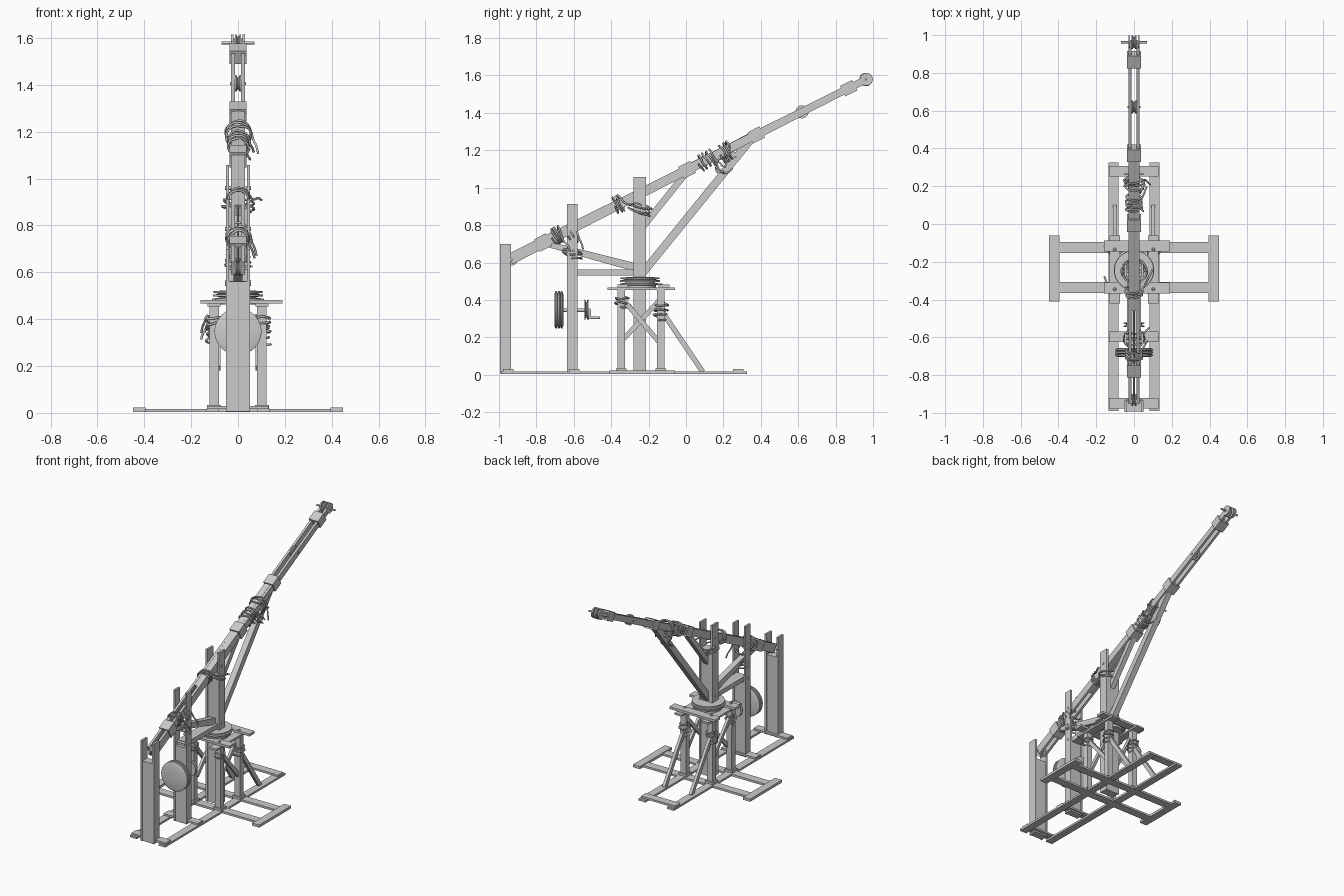
import bpy, math, random
from mathutils import Vector, Matrix

if "Cube" in bpy.data.objects:
    bpy.data.objects.remove(bpy.data.objects["Cube"])

random.seed(4)


def mesh_obj(name, verts, faces):
    me = bpy.data.meshes.new(name)
    me.from_pydata(verts, [], faces)
    ob = bpy.data.objects.new(name, me)
    bpy.context.collection.objects.link(ob)
    return ob


QUADS = [(0, 1, 2, 3), (7, 6, 5, 4), (0, 4, 5, 1), (1, 5, 6, 2), (2, 6, 7, 3), (3, 7, 4, 0)]


def box(name, x0, x1, y0, y1, z0, z1):
    v = [(x, y, z) for z in (z1, z0) for x, y in ((x0, y0), (x1, y0), (x1, y1), (x0, y1))]
    return mesh_obj(name, v, QUADS)


def bar(name, p, q, wx, t0, t1=None, x=0):
    """Tapered timber in the y-z plane from p to q, at offset x."""
    t1 = t0 if t1 is None else t1
    a, b = Vector((x, *p)), Vector((x, *q))
    d = (b - a).normalized()
    n = Vector((0, -d.z, d.y))
    s = Vector((wx / 2, 0, 0))
    v = []
    for c, t in ((b, t1), (a, t0)):
        m = n * (t / 2)
        v += [c - s - m, c + s - m, c + s + m, c - s + m]
    return mesh_obj(name, v, QUADS)


def lathe(name, profile, loc, axis, seg=32):
    """Revolve (radius, height) points about an axis."""
    rot = Vector((0, 0, 1)).rotation_difference(Vector(axis)).to_matrix()
    v, f, n = [], [], len(profile)
    for i in range(seg):
        a = 2 * math.pi * i / seg
        v += [rot @ Vector((r * math.cos(a), r * math.sin(a), h)) + Vector(loc) for r, h in profile]
        j = (i + 1) % seg
        f += [(i * n + k, j * n + k, j * n + k + 1, i * n + k + 1) for k in range(n - 1)]
    f += [tuple(i * n for i in reversed(range(seg))), tuple(i * n + n - 1 for i in range(seg))]
    ob = mesh_obj(name, v, f)
    bpy.context.view_layer.objects.active = ob
    ob.select_set(True)
    bpy.ops.object.shade_smooth_by_angle(angle=0.6)
    ob.select_set(False)
    return ob


def rod(name, p, q, r, seg=16):
    d = Vector(q) - Vector(p)
    return lathe(name, [(r, 0), (r, d.length)], p, d.normalized(), seg)


def rope(name, pts, r=0.005):
    cu = bpy.data.curves.new(name, 'CURVE')
    cu.dimensions = '3D'
    cu.bevel_depth, cu.bevel_resolution, cu.resolution_u = r, 2, 3
    cu.use_fill_caps = True
    sp = cu.splines.new('NURBS')
    sp.points.add(len(pts) - 1)
    for s, p in zip(sp.points, pts):
        s.co = (*p, 1)
    sp.use_endpoint_u = True
    ob = bpy.data.objects.new(name, cu)
    bpy.context.collection.objects.link(ob)


def coil(name, c, axis, r, length, turns, wob=0.006, tail=None):
    rot = Vector((0, 0, 1)).rotation_difference(Vector(axis)).to_matrix()
    pts, n = [], int(turns * 10)
    for i in range(n + 1):
        a, k = 2 * math.pi * i / 10, r + random.uniform(-wob, wob)
        h = length * (i / n - .5) + random.uniform(-wob, wob)
        pts.append(Vector(c) + rot @ Vector((k * math.cos(a), k * math.sin(a), h)))
    if tail:
        pts += [pts[-1] + Vector(tail) * t + Vector((0, 0, -.02 * math.sin(6 * t))) for t in (.4, .7, 1)]
    rope(name, pts)


# ground frame
for s in (-1, 1):
    box("long_sill", s * .109 - .026, s * .109 + .026, -.99, .325, .004, .018)
    box("foot_plate", s * .422 - .027, s * .422 + .027, -.41, -.06, .004, .022)
for y in (-.125, -.336):
    box("cross_sill", -.4, .4, y - .029, y + .029, .003, .017)
for y in (-.95, -.598, .28):
    box("sill_tie", -.132, .13, y - .028, y + .028, .017, .03)

# paired plank uprights with filler boards
for name, y0, y1, top, fill in (("front_upright", -.995, -.935, .70, .56),
                                ("middle_upright", -.635, -.58, .912, .53),
                                ("mast", -.28, -.215, 1.058, .88)):
    for s in (-1, 1):
        box(name + "_plank", s * .0445 - .007, s * .0445 + .007, y0, y1, .006, top)
    box(name + "_filler", -.0375, .0375, y0 + .003, y1 - .003, .006, fill)

# tower legs, table and braces
for s in (-1, 1):
    x = s * .102
    for y in (-.345, -.135):
        box("tower_leg", x - .02, x + .02, y - .02, y + .02, .018, .456)
        box("leg_shoe", x - .03, x + .03, y - .028, y + .028, .016, .034)
        lathe("table_bolt", [(.009, 0), (.009, .004), (.005, .007)], (x, y, .482), (0, 0, 1), 12)
    box("table_side", x - .028, x + .028, -.42, -.06, .453, .466)
    bar("rear_brace", (.09, .015), (-.15, .37), .02, .028, x=x)
    bar("cross_brace", (-.335, .40), (-.14, .17), .018, .026, x=x)
    bar("cross_brace", (-.335, .19), (-.14, .40), .018, .026, x=x - s * .019)
for y in (-.117, -.338):
    box("table_beam", -.16, .19, y - .029, y + .029, .466, .482)

# turntable rings
rings = [(.06, .462), (.085, .462), (.085, .478), (.098, .48), (.098, .489), (.08, .491), (.08, .495),
         (.107, .497), (.107, .505), (.085, .507), (.085, .51), (.104, .512), (.104, .52), (.06, .522)]
lathe("turntable", rings, (0, -.245, 0), (0, 0, 1), 40)

# boom: two tapered planks with collars
A, B = Vector((-.94, .618)), Vector((.965, 1.58))
U = (B - A).normalized()


def on_boom(y, off=0):
    t = (y - A.x) / U.x
    return A + U * t + Vector((-U.y, U.x)) * off


for s in (-1, 1):
    bar("boom_plank", A, B, .016, .06, .038, x=s * .021)
for y, t in ((-.765, .074), (0.005, .07), (.375, .066), (.87, .062)):
    c = on_boom(y)
    bar("boom_collar", c - U * .036, c + U * .036, .072, t)
bar("boom_splice", on_boom(-.45), on_boom(.36), .026, .05)


# pulleys on pins
def sheave(r, h):
    return [(r * .3, -h), (r, -h), (r, -h * .6), (r * .75, -h * .2), (r * .75, h * .2), (r, h * .6), (r, h), (r * .3, h)]


for name, y, off, r, w in (("tip_pulley", .962, 0, .036, .07), ("boom_pulley", .62, 0, .035, .034),
                           ("heel_roller", -.935, -.005, .032, .045), ("guide_pulley", .24, -.055, .026, .05)):
    p = on_boom(y, off)
    lathe(name, sheave(r, .012), (0, *p), (1, 0, 0), 28)
    rod(name + "_pin", (-w, *p), (w, *p), .006, 12)
for s in (-1, 1):
    rod("tip_cheek", (s * .02, *B), (s * .03, *B), .034, 24)

# struts carrying the boom
bar("long_strut", (-.235, .54), (.35, 1.262), .04, .042)
bar("short_strut", (-.235, .785), (.005, 1.085), .034, .034)
bar("lower_strut", (-.235, .565), (-.765, .705), .04, .045, .03)
box("tie_beam", -.037, .037, -.61, -.25, .53, .562)
for y, z in ((-.607, .55), (-.25, .56), (-.25, .96), (-.607, .785)):
    rod("joint_pin", (-.056, y, z), (.056, y, z), .008, 12)

# winding drum, small wheel and crank
drum = [(.015, -.022), (.085, -.024), (.1, -.018), (.1, -.011), (.088, -.008), (.1, -.004), (.1, .004),
        (.088, .008), (.1, .011), (.1, .018), (.085, .024), (.015, .024)]
lathe("winding_drum", drum, (0, -.68, .347), (0, 1, 0), 48)
lathe("small_wheel", sheave(.055, .011), (0, -.533, .347), (0, 1, 0), 32)
rod("drum_axle", (0, -.69, .345), (0, -.51, .345), .009)
bar("crank_arm", (-.515, .345), (-.515, .298), .016, .012)
rod("crank_handle", (0, -.52, .305), (0, -.46, .305), .007)

# rope lashings and loose coils
boom_axis = (0, U.x, U.y)
for name, y, off, r, ln, n, tail in (("heel_lashing", -.69, 0, .046, .05, 4, (.03, .05, -.1)),
                                     ("loose_loop", -.62, -.03, .055, .06, 2, (.03, .03, -.1)),
                                     ("boom_lashing", -.36, 0, .046, .05, 3, (.05, .1, -.02)),
                                     ("head_lashing", .11, 0, .045, .09, 4, (.02, .05, -.06)),
                                     ("head_loops", .21, -.01, .055, .06, 3, (.03, -.03, -.1))):
    coil(name, (0, *on_boom(y, off)), boom_axis, r, ln, n, tail=tail)
coil("mast_rope", (0, -.25, .885), (.1, .2, 1), .068, .05, 2.5, .01, (.05, .03, -.06))
coil("hanging_coil", (0, .2, 1.12), (.9, .2, .2), .045, .07, 3, .008)
coil("post_loop", (0, -.607, .65), (0, .2, 1), .055, .04, 2.5, .008)
for s in (-1, 1):
    coil("leg_rope", (s * .102, -.135, .34), (0, .2, 1), .034, .09, 3.5, .006, (s * .025, .01, -.07))
    coil("leg_rope", (s * .102, -.345, .39), (0, .2, 1), .034, .06, 2.5, .006, (s * .02, .06, -.08))
# hoist line from heel to tip
rope("hoist_line", [(0, *on_boom(y, o)) for y, o in ((-.92, .02), (-.5, .015), (.1, .02), (.35, .02))], .004)
